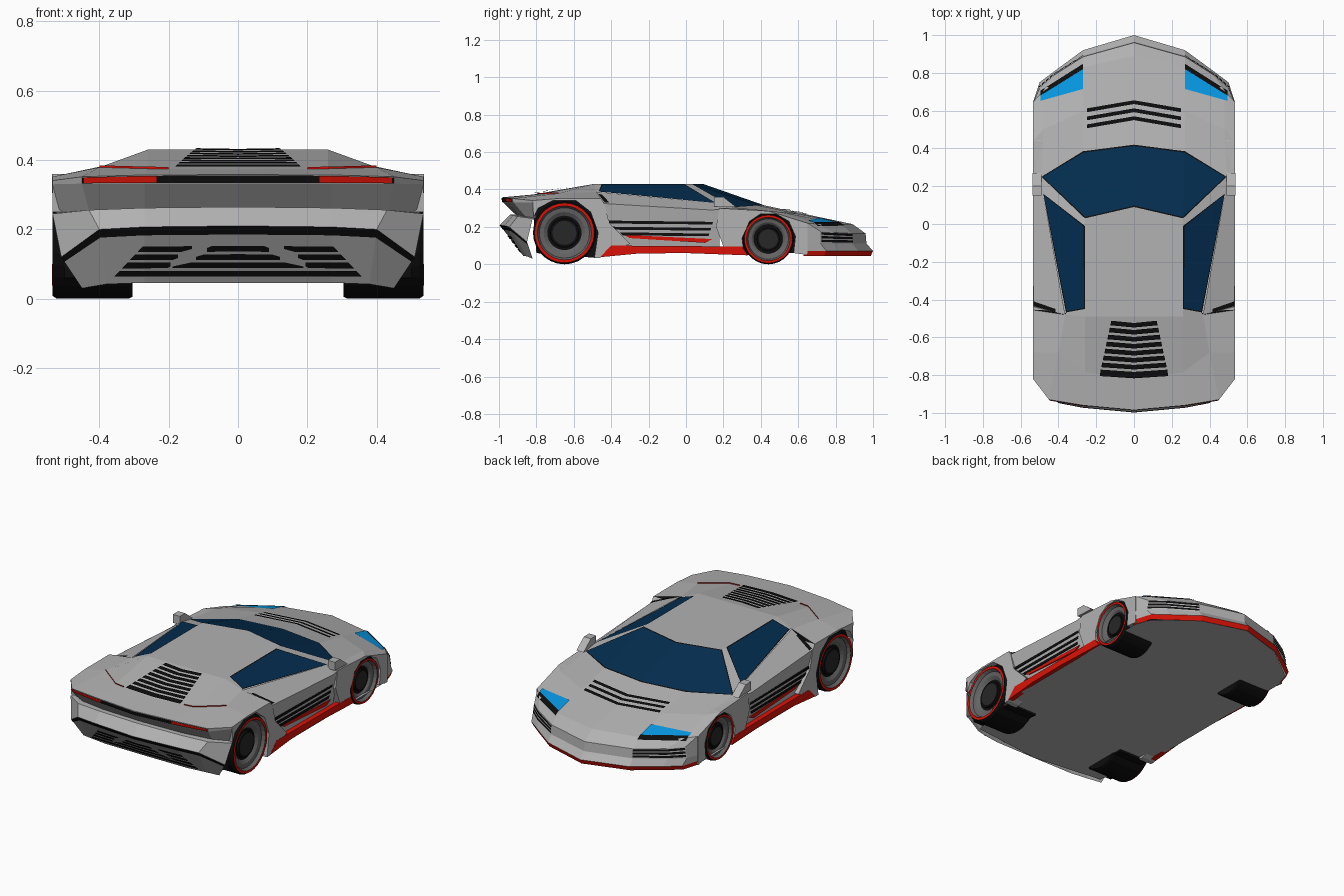
import bpy, bmesh, math
from mathutils import Vector
from mathutils.bvhtree import BVHTree

if "Cube" in bpy.data.objects:
    bpy.data.objects.remove(bpy.data.objects["Cube"])

COLORS = {"black": (.004, .004, .004, 1), "red": (.7, .006, .002, 1), "glass": (.001, .026, .078, 1),
          "blue": (.002, .31, .76, 1), "dark": (.02, .02, .02, 1), "grey": (.44, .445, .44, 1),
          "rim_grey": (.13, .13, .13, 1)}
MATS = {}
for key, col in COLORS.items():
    MATS[key] = bpy.data.materials.new(key)
    MATS[key].diffuse_color = col


def build(name, verts, faces, color="grey", mirror=True, frame=0):
    """Mesh from points; outward normals, optional black inset frame, mirrored in x."""
    bm = bmesh.new()
    vs = [bm.verts.new(v) for v in verts]
    for f in faces:
        bm.faces.new([vs[i] for i in f])
    bmesh.ops.remove_doubles(bm, verts=bm.verts, dist=1e-5)
    bmesh.ops.recalc_face_normals(bm, faces=bm.faces)
    bm.normal_update()
    if any(e.is_boundary for e in bm.edges):
        out = sum((f.normal.dot(f.calc_center_median() - Vector((0, 0, .15))) * f.calc_area()) for f in bm.faces)
        if out < 0:
            bmesh.ops.reverse_faces(bm, faces=bm.faces)
    if frame:
        rim = bmesh.ops.inset_region(bm, faces=bm.faces[:], thickness=frame, use_boundary=True)
        for f in rim["faces"]:
            f.material_index = 1
    me = bpy.data.meshes.new(name)
    bm.to_mesh(me)
    bm.free()
    me.materials.append(MATS[color])
    if frame:
        me.materials.append(MATS["black"])
    ob = bpy.data.objects.new(name, me)
    bpy.context.collection.objects.link(ob)
    if mirror:
        ob.modifiers.new("mirror", "MIRROR")
    return ob


def grid(rows):
    n = len(rows[0])
    faces = [(i*n + j, i*n + j + 1, (i+1)*n + j + 1, (i+1)*n + j)
             for i in range(len(rows) - 1) for j in range(n - 1)]
    return [p for r in rows for p in r], faces


def loft(name, rows, color="grey"):
    return build(name, *grid(rows), color)


def panel(name, pts, color="grey", frame=0):
    return build(name, pts, [range(len(pts))], color, frame=frame)


def prism(name, outline, x0, x1, color="grey"):
    """Side-view outline (y, z) extruded across x."""
    n = len(outline)
    verts = [(x, y, z) for x in (x0, x1) for y, z in outline]
    faces = [range(n), range(n, 2*n)] + [(i, (i+1) % n, n + (i+1) % n, n + i) for i in range(n)]
    return build(name, verts, faces, color)


def lathe(name, profile, y, z, color="grey", n=28):
    """Profile (radius, x) turned about a wheel axle."""
    rows = []
    for k in range(n + 1):
        a = 2*math.pi*(k % n)/n
        rows.append([(x, y + r*math.cos(a), z + r*math.sin(a)) for r, x in profile])
    verts, faces = grid(rows)
    solid = []
    for f in faces:  # drop collapsed corners on the axis
        keep = []
        for i in f:
            if all((Vector(verts[i]) - Vector(verts[j])).length > 1e-6 for j in keep):
                keep.append(i)
        if len(keep) > 2:
            solid.append(keep)
    return build(name, verts, solid, color)


def drape(rows, pts, lift=.006):
    """Drop (x, y) points onto a lofted surface."""
    tree = BVHTree.FromPolygons(*grid(rows))
    res = []
    for x, y in pts:
        hit = tree.ray_cast(Vector((max(x, .001), y, 2)), Vector((0, 0, -1)))[0]
        hit = hit or tree.find_nearest(Vector((x, y, .3)))[0]
        res.append((x, y, hit.z + lift))
    return res


def mix(a, b, t, dy=0.0):
    return [tuple(Vector(p).lerp(Vector(q), t) + Vector((0, dy, 0))) for p, q in zip(a, b)]


# hood and front wings: centre, crease, belt, shoulder
hood = [[(0, .96, .165), (.27, .885, .165), (.42, .79, .17), (.50, .72, .175)],
        [(0, .89, .215), (.27, .83, .215), (.48, .705, .215), (.53, .65, .22)],
        [(0, .63, .27), (.27, .60, .27), (.48, .50, .28), (.535, .44, .285)],
        [(0, .42, .315), (.27, .385, .315), (.49, .25, .305), (.535, .18, .30)]]
loft("hood", hood)

# rear deck and haunches
deck = [[(0, -.49, .43), (.26, -.49, .43), (.365, -.48, .388), (.535, -.455, .352)],
        [(0, -.82, .373), (.26, -.785, .375), (.40, -.68, .379), (.535, -.68, .352)],
        [(0, -.985, .358), (.27, -.96, .357), (.45, -.93, .352), (.535, -.82, .341)]]
loft("rear_deck", deck)

# cabin: roof, windscreen, side windows, pillars
rf, rs, rr = (0, .09, .43), (.26, .03, .43), (.26, -.49, .43)
corner, belt_f, belt_r = hood[3][2], (.48, .16, .328), (.365, -.48, .388)
panel("roof", [rf, rs, rr, (0, -.49, .43)])
half = [hood[3][0], hood[3][1], corner, rs, rf]
both = half + [(-x, y, z) for x, y, z in half]
build("windscreen", both, [(0, 1, 3, 4), (1, 2, 3), (5, 6, 8, 9), (6, 7, 8)], "glass", False, .008)
panel("front_pillar", [corner, belt_f, (.26, -.01, .43), rs])
panel("side_window", [belt_f, (.26, -.01, .43), (.26, -.45, .43), (.36, -.468, .389)], "glass", .008)
panel("rear_pillar", [(.26, -.45, .43), rr, belt_r, (.36, -.468, .389)])
prism("mirror", [(.27, .305), (.15, .31), (.15, .36), (.20, .36)], .49, .537)

# doors with slats, side intake
loft("door", [[corner, belt_f, belt_r],
              [(.535, .18, .295), (.535, .14, .29), (.533, -.44, .325)],
              [(.505, .18, .09), (.505, .14, .09), (.505, -.44, .09)]])
for i, z in enumerate((.225, .192, .162)):
    y, x = -.42 + .04*i, .527 - .004*i
    prism("door_slat", [(y, z - .007), (.14 - .01*i, z - .012), (.145 - .01*i, z + .002), (y - .015, z + .009)], .49, x, "black")
prism("door_stripe", [(-.30, .14), (.10, .115), (.14, .135), (-.33, .157)], .49, .518, "red")
panel("side_intake", drape([[corner, belt_f, belt_r], [(.535, .18, .295), (.535, .14, .29), (.533, -.44, .325)]],
                           [(.415, -.45), (.53, -.41), (.53, -.435), (.415, -.468)]), "black")
panel("intake_wall", [belt_r, (.535, -.455, .352), (.533, -.44, .325)], "black")

# wings with wheel openings and dark liners
front_arch = [(.31, .05), (.30, .14), (.34, .23), (.40, .27), (.48, .27), (.55, .23), (.585, .15), (.575, .06)]
rear_arch = [(-.815, .25), (-.79, .30), (-.71, .342), (-.59, .342), (-.51, .28), (-.47, .17), (-.49, .035)]
prism("front_wing", front_arch + [(.65, .05), (.65, .22), (.44, .285), (.18, .30), (.16, .20), (.20, .095)], .45, .535)
prism("rear_wing", rear_arch + [(-.46, .035), (-.30, .11), (-.41, .22), (-.435, .32), (-.455, .352),
                                (-.68, .352), (-.82, .341)], .45, .535)
prism("front_wheel_liner", front_arch, .31, .50, "black")
prism("rear_wheel_liner", rear_arch + [(-.80, .06)], .31, .50, "black")
prism("sill", [(-.46, .038), (-.40, .10), (.30, .095), (.33, .048), (0, .06), (-.25, .058)], .505, .536, "red")

# nose and red splitter
nose = [hood[0] + [hood[1][3]],
        [(0, .965, .11), (.27, .89, .11), (.43, .79, .11), (.51, .72, .11), (.533, .65, .11)],
        [(0, 1, .072), (.27, .92, .072), (.42, .81, .072), (.50, .75, .072), (.535, .64, .072)]]
loft("nose", nose)
low = [(x*.99, y - .012, .045) for x, y, z in nose[2]]
loft("splitter", [nose[2], low], "red")
for t in (.05, .36, .67):
    a, b = [mix(nose[0], nose[1], s, .004)[1:4] for s in (t, t + .2)]
    loft("nose_vent", [a, b], "black")

# headlights and hood vents
panel("headlight", drape(hood, [(.27, .825), (.495, .685), (.495, .652), (.27, .715)]), "blue")
panel("headlight_brow", drape(hood, [(.27, .848), (.495, .706), (.495, .68), (.27, .82)], .008), "black")
for y in (.655, .612, .57):
    loft("hood_vent", [drape(hood, [(0, y - d), (.25, y - .043 - d)]) for d in (0, .02)], "black")

# rear deck louvres and upright trim line
for i in range(8):
    y, w = -.512 - .037*i, .12 + .008*i
    d = .034 if i == 7 else .024
    loft("deck_louvre", [drape(deck, [(0, y - .012), (w, y)], .008),
                         drape(deck, [(0, y - .012 - d), (w + .005, y - d)], .008)], "black")
edge = [(.20, -.795), (.26, -.787), (.40, -.682)]
loft("deck_trim", [drape(deck, edge, 0), drape(deck, edge, .006)], "red")

# tail: edge, recess, ledge, bumper edge, underside
tail = [deck[2],
        [(0, -.98, .332), (.27, -.955, .332), (.45, -.925, .332), (.535, -.82, .33)],
        [(0, -.91, .265), (.27, -.895, .262), (.43, -.86, .256), (.525, -.80, .247)],
        [(0, -.94, .265), (.27, -.925, .262), (.43, -.90, .256), (.535, -.82, .245)],
        [(0, -.995, .21), (.27, -.97, .207), (.40, -.945, .20), (.51, -.85, .12)],
        [(0, -.87, .045), (.27, -.87, .046), (.38, -.85, .042), (.45, -.82, .03)]]
loft("tail", tail)
loft("tail_strip", [mix(tail[0], tail[1], t, -.003)[:3] for t in (.1, .95)], "black")
rows = []
for t in (.15, .9):
    c, a, b, _ = mix(tail[0], tail[1], t, -.005)
    rows.append([tuple(Vector(c).lerp(Vector(a), .87)), a, tuple(Vector(a).lerp(Vector(b), .97))])
loft("tail_light", rows, "red")
loft("bumper_strip", [mix(tail[4], tail[5], 0, -.003), mix(tail[4], tail[5], .15, -.003)], "black")
for i in range(4):
    t = .35 + .145*i
    rows = [[p[0], p[1], (w, p[1][1] + .004, p[1][2])] for p, w in
            ((mix(tail[4], tail[5], t, -.004), .275 + .022*i), (mix(tail[4], tail[5], t + .1, -.004), .29 + .022*i))]
    loft("diffuser_slat", rows, "black")

# floor
panel("floor", [(0, .985, .046), (.27, .905, .046), (.49, .735, .046), (.525, .63, .048), (.525, -.46, .048),
                (.44, -.82, .047), (0, -.87, .046)])

# wheels
for side, y, R, x0, x1 in (("front", .44, .135, .32, .532), ("rear", -.65, .168, .305, .535)):
    lathe(side + "_tyre", [(0, x0), (R*.97, x0), (R, x0 + .01), (R, x1 - .012), (R*.95, x1), (R*.87, x1),
                           (R*.87, x1 - .06), (0, x1 - .06)], y, R, "black")
    lathe(side + "_wheel_ring", [(R*.95, x1 + .002), (R*.86, x1 + .002)], y, R, "red")
    lathe(side + "_rim", [(R*.87, x1), (R*.80, x1 - .018), (R*.66, x1 - .022), (R*.46, x1 - .045)], y, R, "rim_grey")
    lathe(side + "_hub_ring", [(R*.47, x1 - .045), (R*.45, x1 - .022), (R*.38, x1 - .022)], y, R, "black")
    lathe(side + "_hub", [(R*.38, x1 - .022), (0, x1 - .022)], y, R, "dark")

for m in bpy.data.materials:
    if m.users and not m.is_grease_pencil:
        m.use_nodes = True
        m.node_tree.nodes["Principled BSDF"].inputs["Base Color"].default_value = m.diffuse_color
